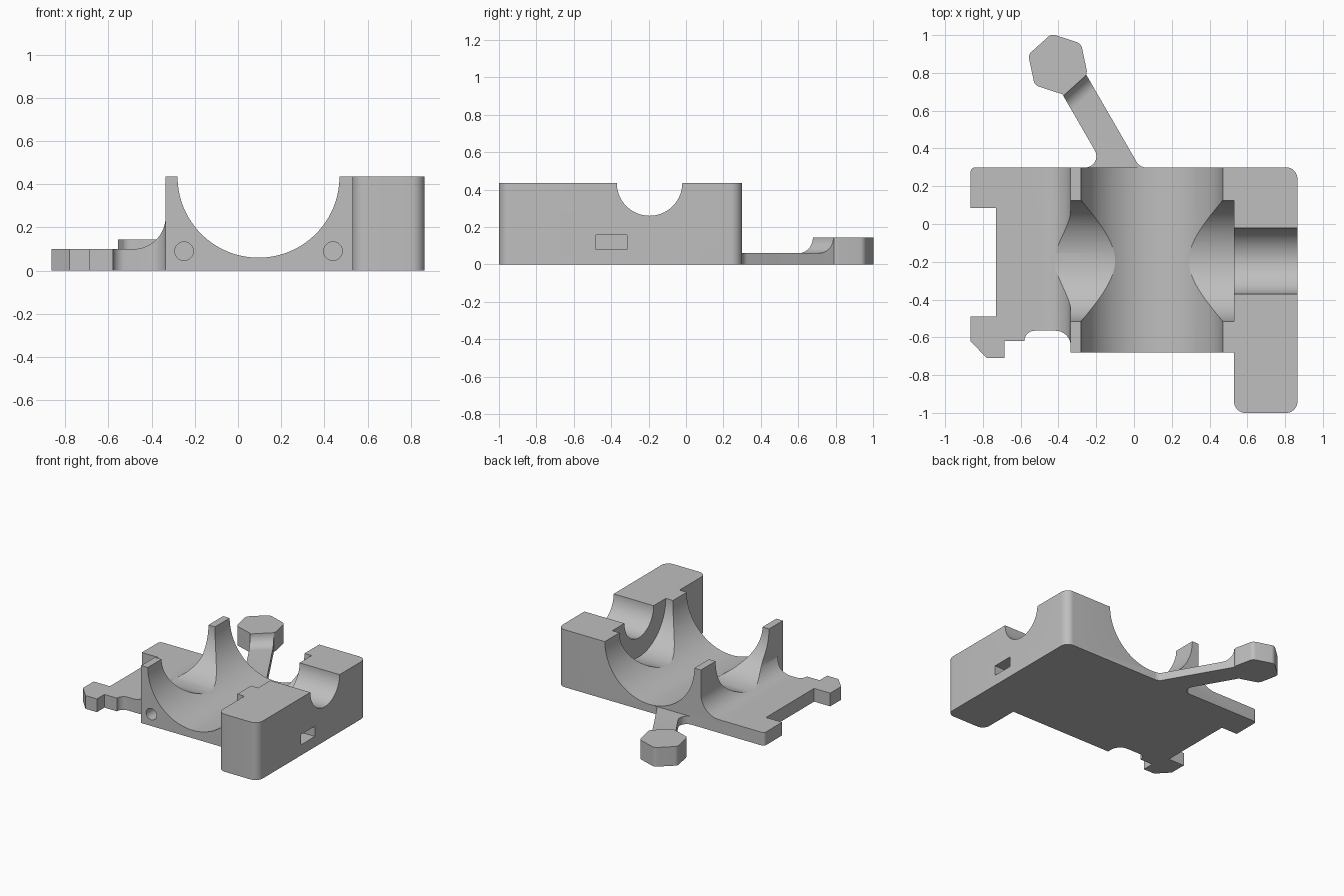
import bpy, bmesh, math
from mathutils import Matrix, Vector

cube = bpy.data.objects.get("Cube")
if cube:
    bpy.data.objects.remove(cube, do_unlink=True)

grey = bpy.data.materials.new("plain grey")
grey.use_nodes = True
COLOUR = (0.52, 0.52, 0.52, 1)
grey.diffuse_color = COLOUR
grey.node_tree.nodes["Principled BSDF"].inputs["Base Color"].default_value = COLOUR

HEIGHT = 0.435
UPRIGHT = Matrix.Rotation(math.pi / 2, 4, 'X')   # profile y becomes z


def rounded(corners, steps=10):
    """Outline from (x, y) or (x, y, radius) corners."""
    out = []
    for i, c in enumerate(corners):
        p = Vector(c[:2])
        if len(c) == 2:
            out.append(p)
            continue
        a = (Vector(corners[i - 1][:2]) - p).normalized()
        b = (Vector(corners[(i + 1) % len(corners)][:2]) - p).normalized()
        half = a.angle(b) / 2
        centre = p + (a + b).normalized() * c[2] / math.sin(half)
        start = p + a * c[2] / math.tan(half) - centre
        end = p + b * c[2] / math.tan(half) - centre
        sweep = math.pi - 2 * half
        for k in range(steps + 1):
            t = k / steps
            out.append(centre + (start * math.sin((1 - t) * sweep)
                                 + end * math.sin(t * sweep)) / math.sin(sweep))
    return out


def finish(name, bm, matrix):
    bm.transform(matrix)
    bmesh.ops.recalc_face_normals(bm, faces=bm.faces)
    mesh = bpy.data.meshes.new(name)
    bm.to_mesh(mesh)
    bm.free()
    mesh.materials.append(grey)
    ob = bpy.data.objects.new(name, mesh)
    bpy.context.collection.objects.link(ob)
    return ob


def prism(name, outline, low, high, matrix=Matrix()):
    bm = bmesh.new()
    face = bm.faces.new([bm.verts.new((p[0], p[1], low)) for p in outline])
    top = bmesh.ops.extrude_face_region(bm, geom=[face])
    verts = [v for v in top["geom"] if isinstance(v, bmesh.types.BMVert)]
    bmesh.ops.translate(bm, verts=verts, vec=(0, 0, high - low))
    return finish(name, bm, matrix)


def rod(name, start, end, r1, r2=None, sides=96, turn=0):
    """Cylinder or cone between two points."""
    start, end = Vector(start), Vector(end)
    axis = end - start
    bm = bmesh.new()
    bmesh.ops.create_cone(bm, cap_ends=True, segments=sides, radius1=r1,
                          radius2=r1 if r2 is None else r2, depth=axis.length)
    spin = axis.to_track_quat('Z', 'Y').to_matrix().to_4x4()
    return finish(name, bm, Matrix.Translation((start + end) / 2) @ spin
                  @ Matrix.Rotation(turn, 4, 'Z'))


def combine(target, tool, operation='DIFFERENCE'):
    mod = target.modifiers.new("combine", 'BOOLEAN')
    mod.operation, mod.solver, mod.object = operation, 'EXACT', tool
    bpy.context.view_layer.objects.active = target
    bpy.ops.object.modifier_apply(modifier=mod.name)
    bpy.data.objects.remove(tool, do_unlink=True)


# Housing: whole plan outline, then stepped down to the thin side plate
L, R = -0.865, 0.865
plan = rounded([
    (L, 0.3, 0.025), (L, 0.085), (-0.73, 0.085), (-0.73, -0.49), (L, -0.49),
    (L, -0.62), (-0.78, -0.71), (-0.685, -0.71), (-0.685, -0.62),
    (-0.58, -0.62), (-0.58, -0.565, 0.054), (-0.335, -0.565, 0.08),
    (-0.335, -0.68), (0.53, -0.68), (0.53, -1, 0.06), (R, -1, 0.06),
    (R, 0.3, 0.06)])
body = prism("bearing_housing", plan, 0, HEIGHT)
step = rounded([(-1, 0.6), (-1, 0.1), (-0.335, 0.1, 0.15), (-0.335, 0.6)], 16)
combine(body, prism("step_cutter", step, -1, 1, UPRIGHT))

# Main bore along y and stepped cross bore along x
combine(body, rod("main_bore", (0.095, -1.2, HEIGHT), (0.095, 1, HEIGHT), 0.375, sides=128))
for x1, x2, r in [(-0.8, 0.53, 0.32), (0.5, 0.62, 0.235),
                  (0.5, 1, 0.175), (0.78, 1, 0.235)]:
    combine(body, rod("cross_bore", (x1, -0.195, HEIGHT), (x2, -0.195, HEIGHT), r))

# Arm: flat bar with a curved ramp up to the nut socket
HUB = Vector((-0.403, 0.845, 0))
SIDE_ANGLE = math.radians(-48)
APOTHEM = 0.143
arm = prism("arm", rounded([
    (-0.28, 0.28), (-0.28, 0.299), (-0.155, 0.299, 0.06), (-0.405, 0.732),
    (-0.27, 0.82), (0.031, 0.299, 0.06), (0.09, 0.299), (0.09, 0.28)]), 0, 0.145)
ramp = rounded([(APOTHEM, 0.3), (APOTHEM, 0.06, 0.085), (1.2, 0.06), (1.2, 0.3)])
combine(arm, prism("ramp_cutter", ramp, -1, 1, Matrix.Translation(HUB)
                   @ Matrix.Rotation(SIDE_ANGLE, 4, 'Z') @ UPRIGHT))

# Hexagonal nut socket at the end of the arm
hexagon = []
for i in range(6):
    a = SIDE_ANGLE + math.radians(30 + 60 * i)
    r = APOTHEM / math.cos(math.pi / 6)
    hexagon.append((HUB.x + r * math.cos(a), HUB.y + r * math.sin(a), 0.04))
socket = prism("nut_socket", rounded(hexagon), 0, 0.145)
combine(socket, arm, 'UNION')
combine(body, socket, 'UNION')


def at(z):
    return HUB + Vector((0, 0, z))


turn = SIDE_ANGLE + math.radians(30)
combine(body, rod("nut_pocket", at(0.06), at(0.3), 0.096, sides=6, turn=turn))
combine(body, rod("pocket_chamfer", at(0.125), at(0.155), 0.096, 0.117, 6, turn))
combine(body, rod("socket_hole", at(-0.1), at(0.3), 0.047, sides=48))

# Bolt holes with counterbores underneath
for y in (0.17, -0.865):
    combine(body, rod("bolt_hole", (0.68, y, -0.1), (0.68, y, 0.6), 0.048, sides=48))
    combine(body, rod("counterbore", (0.68, y, -0.1), (0.68, y, 0.1), 0.085, sides=48))
combine(body, rod("plate_hole", (-0.725, 0.2, -0.1), (-0.725, 0.2, 0.3), 0.042, sides=48))

# Blind holes in the front face
for x in (-0.25, 0.44):
    combine(body, rod("front_hole", (x, -0.8, 0.09), (x, -0.45, 0.09), 0.043, sides=48))

# Side nut slot with its screw hole from below
slot = [(0.58, -0.48), (1, -0.48), (1, -0.315), (0.58, -0.315)]
combine(body, prism("slot_cutter", slot, 0.08, 0.157))
combine(body, rod("screw_hole", (0.68, -0.39, -0.1), (0.68, -0.39, 0.12), 0.042, sides=48))

# Smooth curved walls, keep sharp edges
bpy.ops.object.select_all(action='DESELECT')
body.select_set(True)
bpy.context.view_layer.objects.active = body
bpy.ops.object.shade_smooth_by_angle(angle=math.radians(30))
